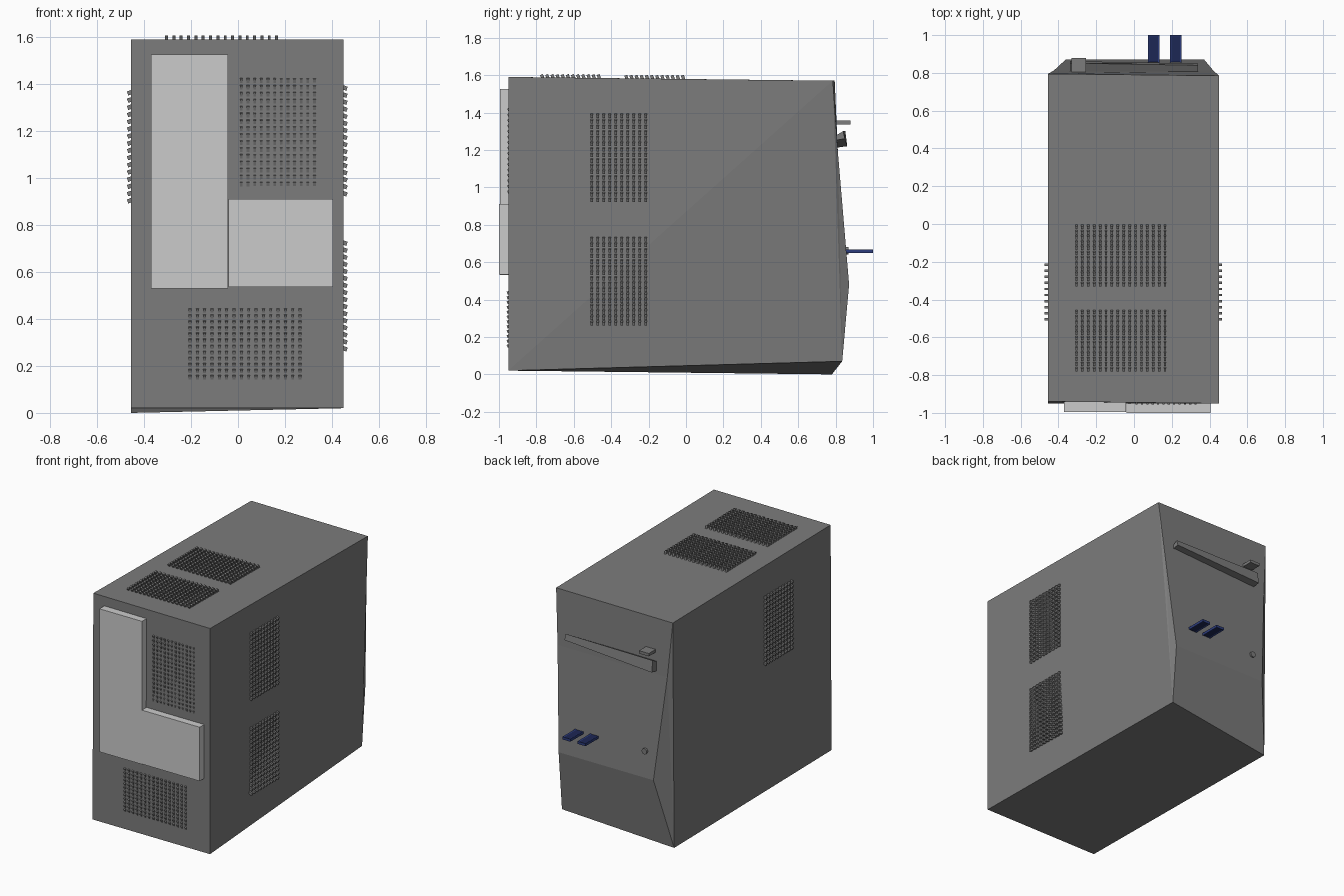
import bpy, bmesh, math
from mathutils import Matrix, Vector

if "Cube" in bpy.data.objects:
    bpy.data.objects.remove(bpy.data.objects["Cube"])


def material(name, rgb):
    m = bpy.data.materials.new(name)
    m.diffuse_color = (*rgb, 1)
    m.use_nodes = True
    m.node_tree.nodes["Principled BSDF"].inputs["Base Color"].default_value = m.diffuse_color
    return m


GREY = material("case grey", (0.2, 0.2, 0.2))
LIGHT = material("light grey", (0.6, 0.6, 0.6))
BLUE = material("port blue", (0.025, 0.045, 0.2))
NAVY = material("port dark blue", (0.012, 0.02, 0.09))


def finish(name, bm, *mats):
    bmesh.ops.recalc_face_normals(bm, faces=bm.faces)
    mesh = bpy.data.meshes.new(name)
    bm.to_mesh(mesh)
    bm.free()
    for m in mats:
        mesh.materials.append(m)
    ob = bpy.data.objects.new(name, mesh)
    bpy.context.collection.objects.link(ob)
    return ob


def add_box(bm, lo, hi):
    lo, hi = Vector(lo), Vector(hi)
    mat = Matrix.Translation((lo + hi) / 2) @ Matrix.Diagonal((*(hi - lo), 1))
    return bmesh.ops.create_cube(bm, size=1, matrix=mat)["verts"]


def box(name, lo, hi, mat):
    bm = bmesh.new()
    add_box(bm, lo, hi)
    return finish(name, bm, mat)


# Tower case: rows of left/right corners from front underside round to the back underside
rows = [
    ((-0.455, -0.95, 0.02), (0.45, -0.95, 0.02)),
    ((-0.455, -0.94, 1.59), (0.45, -0.95, 1.59)),
    ((-0.455, 0.795, 1.57), (0.45, 0.785, 1.57)),
    ((-0.425, 0.812, 1.19), (0.42, 0.812, 1.19)),
    ((-0.36, 0.872, 0.48), (0.37, 0.872, 0.48)),
    ((-0.455, 0.78, 0.0), (0.37, 0.835, 0.07)),
]
bm = bmesh.new()
verts = [[bm.verts.new(p) for p in row] for row in rows]
for i, (left, right) in enumerate(verts):
    nl, nr = verts[(i + 1) % len(verts)]
    bm.faces.new((left, right, nr, nl))
for side in (0, 1):
    a, b, c, d, e, f = (row[side] for row in verts)
    bm.faces.new((a, b, c))          # side wall
    bm.faces.new((a, c, f))
    bm.faces.new((c, d, f))          # tapered strip beside the bezel
    bm.faces.new((d, e, f))
finish("tower_case", bm, GREY)

# Connector panels
box("tall_connector_panel", (-0.37, -0.995, 0.53), (-0.042, -0.94, 1.525), LIGHT)
box("wide_connector_panel", (-0.04, -1.0, 0.535), (0.405, -0.94, 0.91), LIGHT)


def vent(name, origin, u, v, normal, cols, nrows, height):
    """Grid of small slats standing on a wall; u and v span the patch."""
    origin, u, v, n = Vector(origin), Vector(u), Vector(v), Vector(normal)
    uh, vh = u.normalized(), v.normalized()
    frame = Matrix((uh, vh, n)).transposed().to_4x4()
    su, sv = u.length / cols, v.length / nrows
    bm = bmesh.new()
    for i in range(cols):
        for j in range(nrows):
            p = origin + u * (i + 0.5) / cols + v * (j + 0.5) / nrows
            size = Matrix.Diagonal((su * 0.4, sv * 0.6, height * 2, 1))
            lean = Matrix.Rotation(math.radians(20), 4, "X")
            bmesh.ops.create_cube(bm, size=1, matrix=Matrix.Translation(p) @ frame @ lean @ size)
    finish(name, bm, GREY)


# Ventilation patches
for k, y in enumerate((-0.78, -0.33)):
    vent(f"top_vent_{k + 1}", (-0.32, y, 1.586 - 0.004 * k), (0.5, 0, 0), (0, 0.33, 0), (0, 0, 1), 16, 12, 0.018)
for k, z in enumerate((0.26, 0.92)):
    vent(f"right_vent_{k + 1}", (0.449, -0.52, z), (0, 0.32, 0), (0, 0, 0.48), (1, 0, 0), 10, 16, 0.016)
vent("left_vent", (-0.455, -0.52, 0.89), (0, 0.32, 0), (0, 0, 0.49), (-1, 0, 0), 10, 16, 0.016)
vent("upper_front_vent", (0.0, -0.947, 0.96), (0.34, 0, 0), (0, 0, 0.47), (0, -1, 0), 12, 16, 0.006)
vent("lower_front_vent", (-0.22, -0.949, 0.14), (0.5, 0, 0), (0, 0, 0.31), (0, -1, 0), 16, 12, 0.008)

# Tapered drive door bar
bm = bmesh.new()
ends = []
for x, top, low, out in ((-0.34, 1.3, 1.21, 0.862), (0.34, 1.3, 1.25, 0.85)):
    ends.append([bm.verts.new(p) for p in
                 ((x, 0.79, top - 0.03), (x, out - 0.01, top), (x, out, low + 0.01), (x, 0.79, low))])
for i in range(4):
    j = (i + 1) % 4
    bm.faces.new((ends[0][i], ends[0][j], ends[1][j], ends[1][i]))
for end in ends:
    bm.faces.new(end)
finish("drive_bar", bm, GREY)

# Eject tab and power button
box("eject_tab", (-0.33, 0.79, 1.337), (-0.255, 0.88, 1.357), GREY)
bm = bmesh.new()
bmesh.ops.create_cone(bm, cap_ends=True, segments=12, radius1=0.02, radius2=0.02, depth=0.03,
                      matrix=Matrix.Translation((-0.287, 0.855, 0.66)) @ Matrix.Rotation(math.pi / 2, 4, "X"))
finish("power_button", bm, GREY)

# Blue ports with recessed upper and lower faces
for k, x in enumerate((0.073, 0.19)):
    bm = bmesh.new()
    add_box(bm, (x, 0.84, 0.65), (x + 0.062, 1.0, 0.668))
    flat = [f for f in bm.faces if abs(f.normal.z) > 0.9]
    bmesh.ops.inset_individual(bm, faces=flat, thickness=0.012, depth=-0.003)
    for f in flat:
        f.material_index = 1
    finish(f"blue_port_{k + 1}", bm, BLUE, NAVY)
